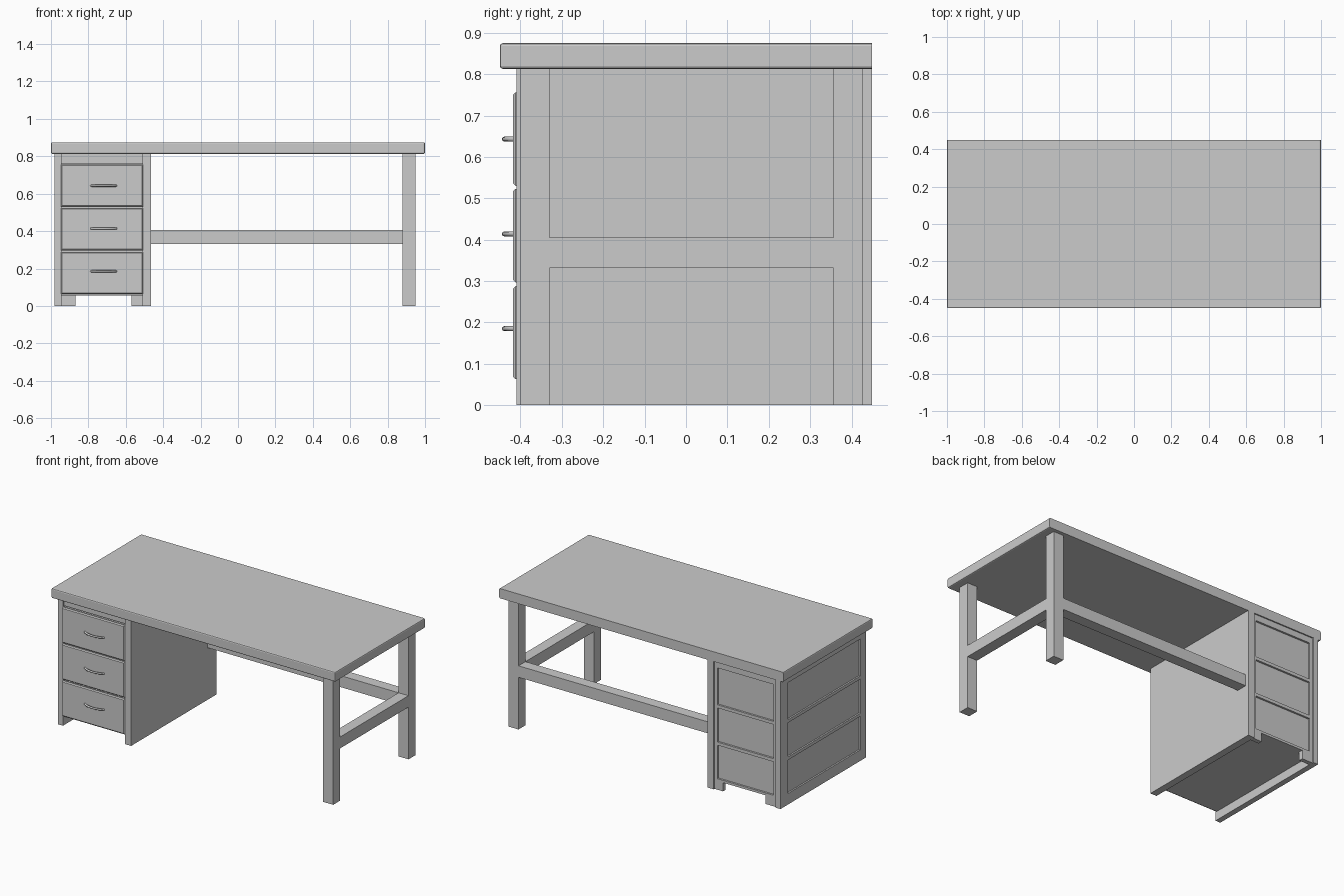
import bpy, bmesh
from mathutils import Vector

if "Cube" in bpy.data.objects:
    bpy.data.objects.remove(bpy.data.objects["Cube"])


def box(name, x, y, z, bevel=0.0, segments=1, keep=None):
    """Box from (min, max) ranges, with an optional bevel on chosen edges."""
    bm = bmesh.new()
    bmesh.ops.create_cube(bm, size=1)
    for v in bm.verts:
        v.co = Vector([(r[0] + r[1]) / 2 + c * (r[1] - r[0]) for r, c in zip((x, y, z), v.co)])
    if bevel:
        edges = [e for e in bm.edges if keep is None or keep(e)]
        bmesh.ops.bevel(bm, geom=edges, offset=bevel, segments=segments,
                        profile=0.5, affect='EDGES')
    mesh = bpy.data.meshes.new(name)
    bm.to_mesh(mesh)
    bm.free()
    ob = bpy.data.objects.new(name, mesh)
    bpy.context.collection.objects.link(ob)
    return ob


# Main levels
UNDER = 0.813
LEG_X = (0.88, 0.95)
BACK_Y = (0.357, 0.427)
STRETCH_Z = (0.332, 0.405)

# Table top, rounded everywhere but the back edge
box("table_top", (-1, 1), (-0.45, 0.45), (UNDER, 0.875), 0.007, 2,
    lambda e: not all(v.co.y > 0.44 for v in e.verts))

# Right-hand legs and stretchers
box("front_leg", LEG_X, (-0.40, -0.33), (0, UNDER))
box("back_leg", LEG_X, BACK_Y, (0, UNDER))
box("side_stretcher", LEG_X, (-0.33, BACK_Y[0]), STRETCH_Z)
box("back_stretcher", (-0.465, LEG_X[0]), BACK_Y, STRETCH_Z)

# Cabinet carcass
INNER = (-0.945, -0.51)
RAILS = [(0.055, 0.07), (0.283, 0.303), (0.520, 0.540), (0.775, UNDER)]
box("cabinet_inner_side", (-0.51, -0.465), (-0.41, 0.45), (0, UNDER))
box("cabinet_outer_panel", (-0.970, -0.945), (-0.36, 0.40), (0.02, UNDER))
box("cabinet_back_panel", INNER, (0.415, 0.430), (0.055, UNDER))
box("cabinet_bottom", INNER, (-0.40, 0.42), (0.055, 0.07))

# Raised frame on the outer side
for label, y in (("front", (-0.41, -0.355)), ("back", (0.375, 0.45))):
    box("outer_" + label + "_post", (-0.98, -0.945), y, (0, UNDER))
for i, z in enumerate(RAILS):
    low = 0 if i == 0 else z[0]
    box(f"outer_rail_{i}", (-0.98, -0.945), (-0.355, 0.375), (low, z[1]))

# Raised frame and bracket feet on the back
for label, x, foot in (("left", (-0.945, -0.925), (-0.945, -0.87)),
                       ("right", (-0.53, -0.51), (-0.57, -0.51))):
    box("back_stile_" + label, x, (0.43, 0.442), (0.055, UNDER))
    box("back_foot_" + label, foot, (0.415, 0.442), (0, 0.055))
for i, z in enumerate(RAILS):
    box(f"back_rail_{i}", (-0.925, -0.53), (0.43, 0.442), z)

# Front rail above the drawers
box("front_top_rail", INNER, (-0.40, -0.38), (0.76, UNDER))

# Drawers with raised fronts and bowed handles
for i, (z0, z1) in enumerate([(0.063, 0.288), (0.297, 0.523), (0.530, 0.756)]):
    box(f"drawer_body_{i}", (-0.943, -0.512), (-0.402, 0.40), (z0 + 0.01, z1 - 0.004))
    box(f"drawer_front_{i}", (-0.947, -0.508), (-0.418, -0.402), (z0, z1), 0.006, 1,
        lambda e: all(v.co.y < -0.41 for v in e.verts))

    curve = bpy.data.curves.new(f"drawer_handle_{i}", 'CURVE')
    curve.dimensions = '3D'
    curve.bevel_depth = 0.006
    curve.bevel_resolution = 2
    curve.resolution_u = 6
    curve.use_fill_caps = True
    spline = curve.splines.new('BEZIER')
    spline.bezier_points.add(2)
    zc = 0.185 + i * 0.229
    for p, (dx, y) in zip(spline.bezier_points, [(-0.068, -0.414), (0, -0.439), (0.068, -0.414)]):
        p.co = (-0.718 + dx, y, zc)
        reach = Vector((0.03, 0, 0)) if dx == 0 else Vector((0.006, 0.014 * (1 if dx > 0 else -1), 0))
        p.handle_left_type = p.handle_right_type = 'FREE'
        p.handle_left = p.co - reach
        p.handle_right = p.co + reach
    spline.use_smooth = True
    bpy.context.collection.objects.link(bpy.data.objects.new(f"drawer_handle_{i}", curve))
